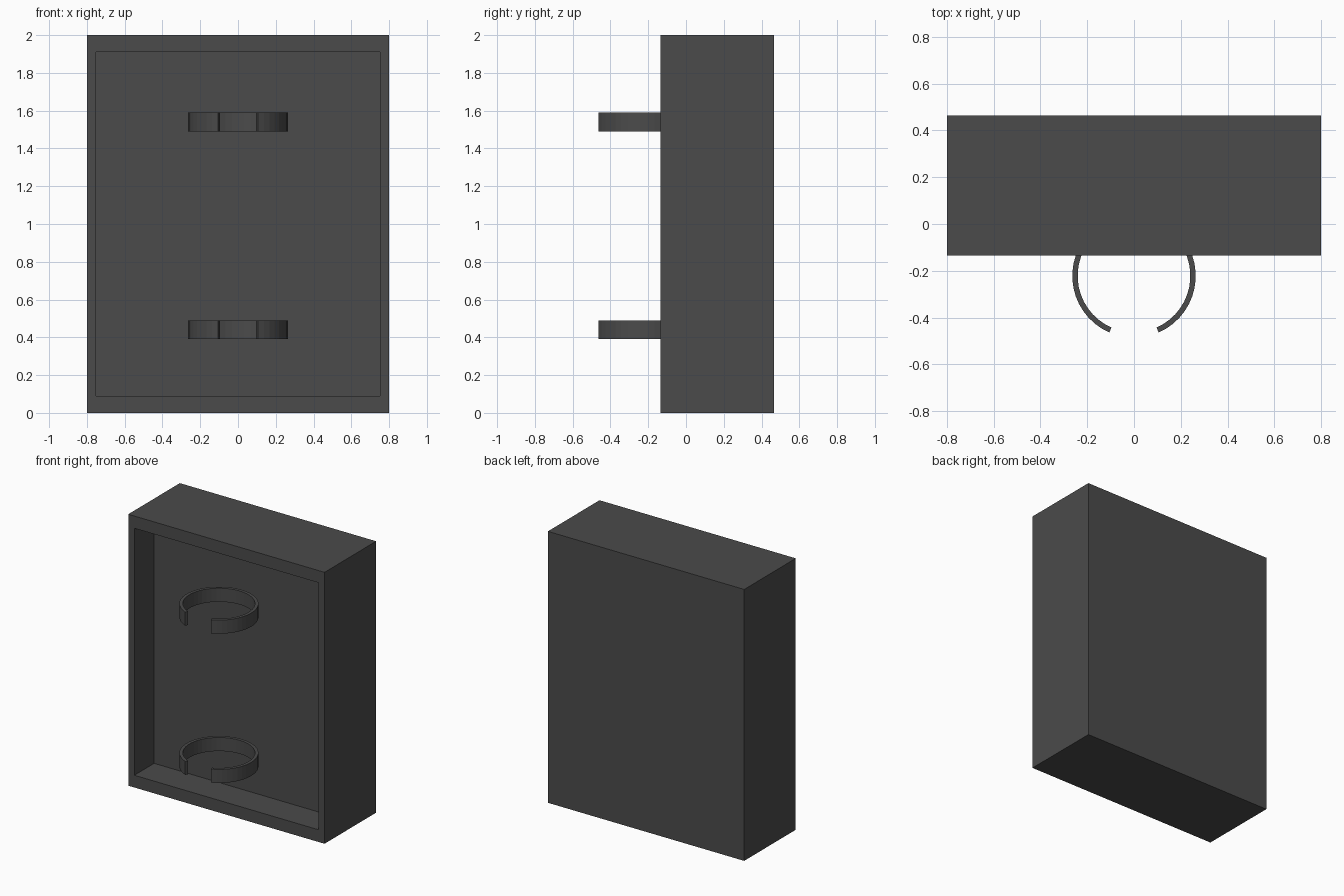
import bpy, bmesh, math

if "Cube" in bpy.data.objects:
    bpy.data.objects.remove(bpy.data.objects["Cube"])

mat = bpy.data.materials.new("dark grey")
mat.diffuse_color = (0.07, 0.07, 0.07, 1)
mat.use_nodes = True
mat.node_tree.nodes["Principled BSDF"].inputs["Base Color"].default_value = mat.diffuse_color


def make_object(name, bm):
    bmesh.ops.recalc_face_normals(bm, faces=bm.faces)
    mesh = bpy.data.meshes.new(name)
    bm.to_mesh(mesh)
    bm.free()
    mesh.materials.append(mat)
    obj = bpy.data.objects.new(name, mesh)
    bpy.context.collection.objects.link(obj)
    return obj


# Shallow case, open at the front: inset the front face and push it inward
W, H, FRONT, BACK, RECESS = 1.6, 2.0, -0.135, 0.465, 0.23
bm = bmesh.new()
bmesh.ops.create_cube(bm, size=1)
for v in bm.verts:
    v.co = (v.co.x * W, FRONT if v.co.y < 0 else BACK, (v.co.z + 0.5) * H)
bm.normal_update()
front = min(bm.faces, key=lambda f: f.normal.y)
bmesh.ops.inset_region(bm, faces=[front], thickness=0.07)
for v in front.verts:
    v.co.z = 0.09 if v.co.z < 1 else 1.91
walls = bmesh.ops.extrude_discrete_faces(bm, faces=[front])
floor = walls["faces"][0]
bmesh.ops.translate(bm, verts=floor.verts, vec=(0, RECESS, 0))
make_object("case", bm)


# Open clip rings: a rectangular section swept round an arc, with a front gap
def clip_ring(name, z, height=0.10, outer=0.264, inner=0.241, cy=-0.222, gap=23.6, steps=40):
    bm = bmesh.new()
    rows = []
    for i in range(steps + 1):
        a = math.radians(-90 + gap + (360 - 2 * gap) * i / steps)
        rows.append([bm.verts.new((r * math.cos(a), cy + r * math.sin(a), h))
                     for r, h in ((outer, z), (outer, z + height), (inner, z + height), (inner, z))])
    for p, q in zip(rows, rows[1:]):
        for k in range(4):
            n = (k + 1) % 4
            bm.faces.new((p[k], p[n], q[n], q[k]))
    bm.faces.new(rows[0])
    bm.faces.new(rows[-1])
    return make_object(name, bm)


clip_ring("lower_clip_ring", 0.39)
clip_ring("upper_clip_ring", 1.49)
